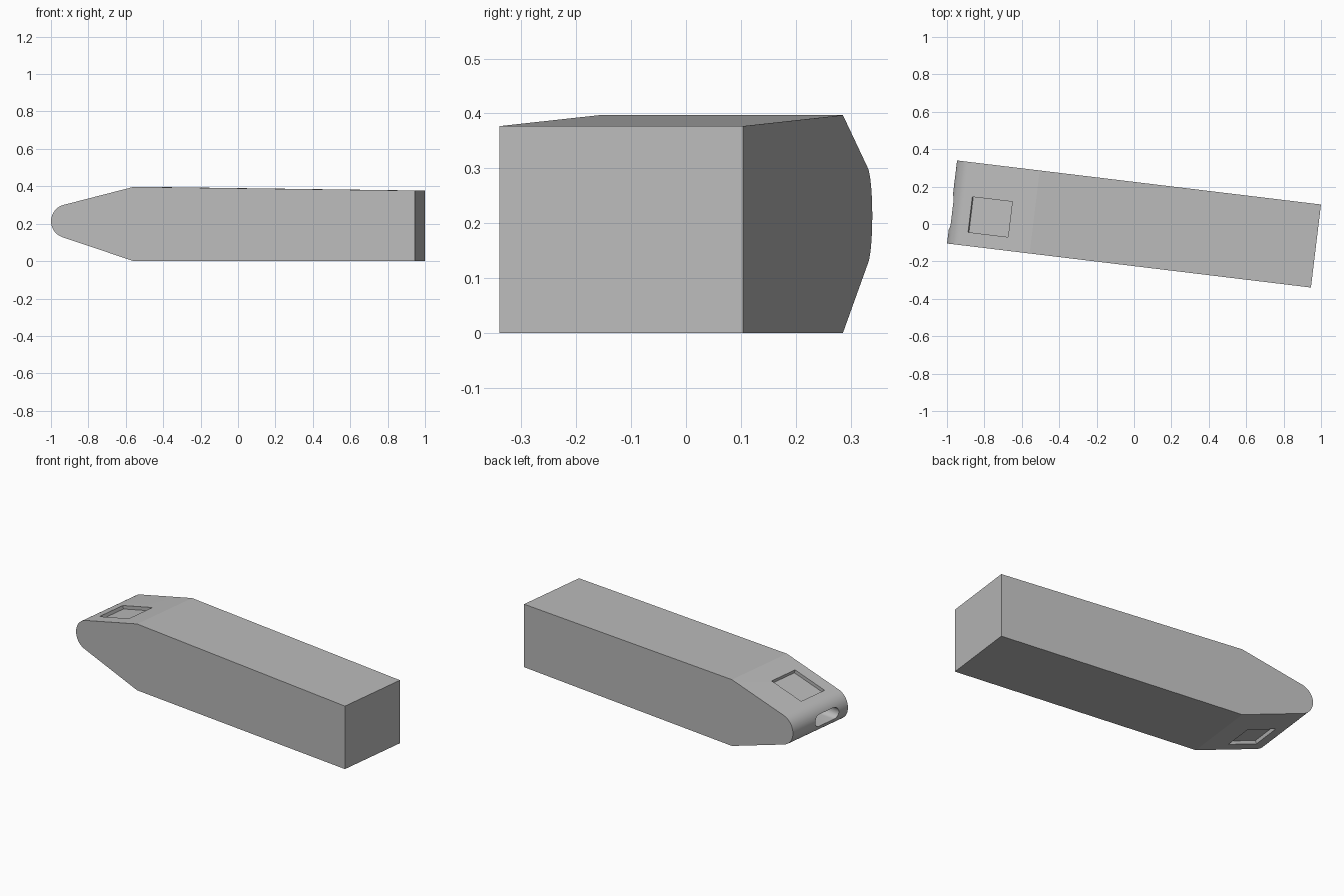
import bpy
import bmesh
from math import sin, cos, radians, tan

if "Cube" in bpy.data.objects:
    bpy.data.objects.remove(bpy.data.objects["Cube"], do_unlink=True)

HALF_LEN, HALF_WIDTH = 0.98, 0.2235
KINK_X, KINK_Z, END_Z = -0.535, 0.397, 0.377
NOSE_X, NOSE_Z, NOSE_R = -0.89, 0.2135, 0.09
TOP_SLOPE, LOW_SLOPE = radians(14.3), radians(18.4)
TURN = radians(-6.9)

grey = bpy.data.materials.new("plain grey")
grey.use_nodes = True
colour = (0.5, 0.5, 0.5, 1)
grey.diffuse_color = colour
grey.node_tree.nodes["Principled BSDF"].inputs["Base Color"].default_value = colour


def make_body():
    """Side profile with a rounded nose, extruded across the width."""
    outline = [(HALF_LEN, 0), (HALF_LEN, END_Z), (KINK_X, KINK_Z)]
    start = radians(90) + TOP_SLOPE
    sweep = radians(180) - TOP_SLOPE - LOW_SLOPE
    steps = 28
    for i in range(steps + 1):
        a = start + sweep * i / steps
        outline.append((NOSE_X + NOSE_R * cos(a), NOSE_Z + NOSE_R * sin(a)))
    outline.append((KINK_X, 0))
    bm = bmesh.new()
    face = bm.faces.new([bm.verts.new((x, -HALF_WIDTH, z)) for x, z in outline])
    side = bmesh.ops.extrude_face_region(bm, geom=[face])["geom"]
    moved = [g for g in side if isinstance(g, bmesh.types.BMVert)]
    bmesh.ops.translate(bm, vec=(0, 2 * HALF_WIDTH, 0), verts=moved)
    bmesh.ops.recalc_face_normals(bm, faces=bm.faces)
    mesh = bpy.data.meshes.new("body")
    bm.to_mesh(mesh)
    bm.free()
    obj = bpy.data.objects.new("body", mesh)
    bpy.context.collection.objects.link(obj)
    mesh.materials.append(grey)
    return obj


def cut(target, centre, size, tilt=0, rounding=0):
    """Subtract a tilted box, optionally rounded along its length."""
    bpy.ops.mesh.primitive_cube_add(size=1, location=centre, rotation=(0, tilt, 0))
    cutter = bpy.context.object
    cutter.name = "cutter"
    cutter.hide_render = True
    cutter.data.materials.append(grey)
    bm = bmesh.new()
    bm.from_mesh(cutter.data)
    bmesh.ops.scale(bm, vec=size, verts=bm.verts)
    if rounding:
        lengthwise = [e for e in bm.edges
                      if abs(e.verts[0].co.x - e.verts[1].co.x) > size[0] / 2]
        bmesh.ops.bevel(bm, geom=lengthwise, offset=rounding, segments=8,
                        profile=0.5, affect='EDGES')
    bm.to_mesh(cutter.data)
    bm.free()
    bpy.context.view_layer.objects.active = target
    mod = target.modifiers.new("cut", 'BOOLEAN')
    mod.operation, mod.solver, mod.object = 'DIFFERENCE', 'EXACT', cutter
    bpy.ops.object.modifier_apply(modifier=mod.name)
    bpy.data.objects.remove(cutter, do_unlink=True)


body = make_body()

# Shallow square recess on the upper slope
x = -0.768
cut(body, (x, -0.055, KINK_Z - (KINK_X - x) * tan(TOP_SLOPE)),
    (0.222, 0.19, 0.04), -TOP_SLOPE)

# Matching recess on the lower slope
x = -0.785
cut(body, (x, -0.065, (KINK_X - x) * tan(LOW_SLOPE)),
    (0.185, 0.185, 0.04), LOW_SLOPE)

# Rounded slot in the nose
cut(body, (-0.96, -0.055, NOSE_Z), (0.24, 0.19, 0.07), 0, 0.0345)

# Crisp edges, smooth nose, slight turn about the vertical
bpy.ops.object.select_all(action='DESELECT')
body.select_set(True)
bpy.context.view_layer.objects.active = body
bpy.ops.object.shade_smooth_by_angle(angle=radians(12))
body.rotation_euler.z = TURN
